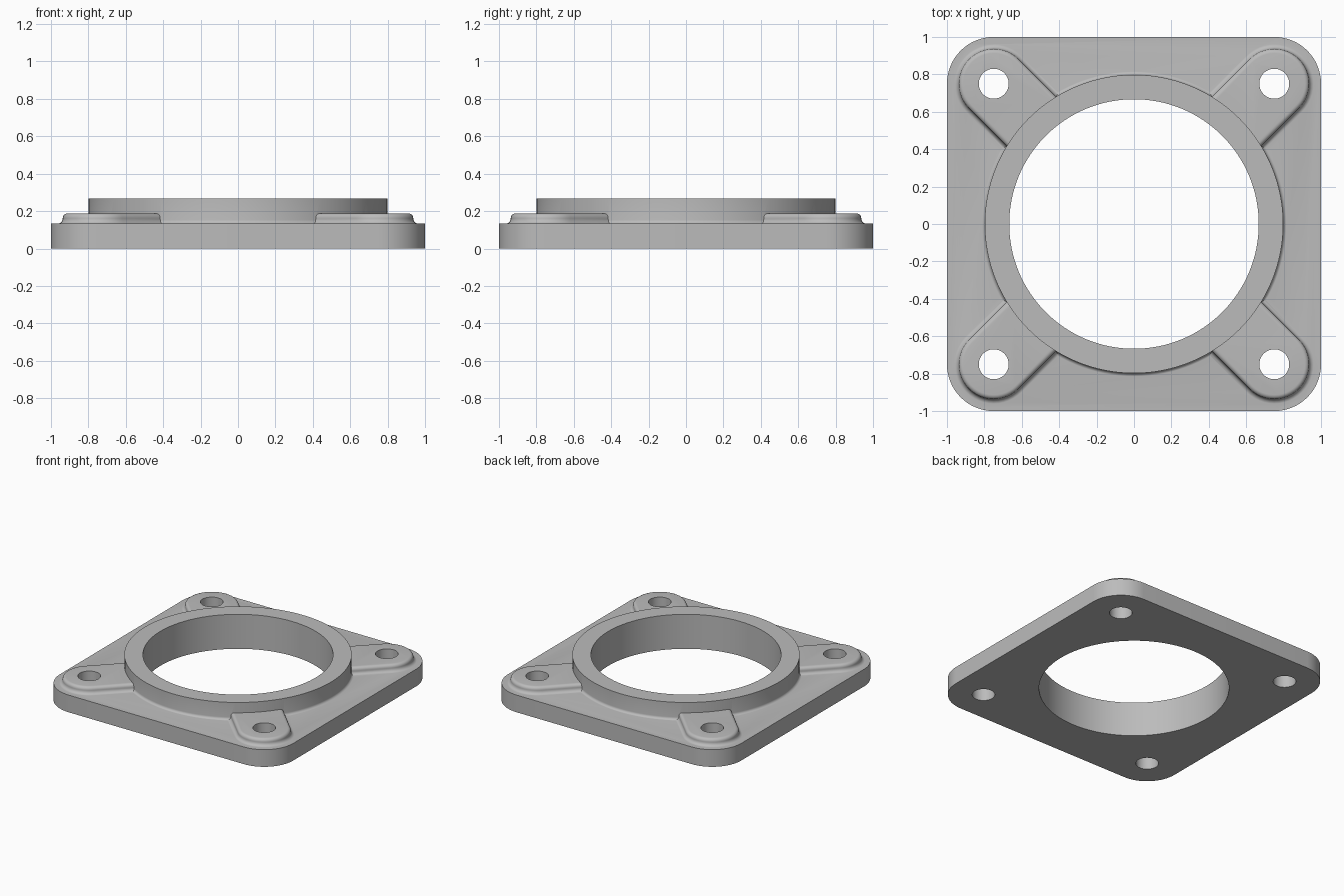
import bpy, bmesh, math
from math import pi, cos, sin

if "Cube" in bpy.data.objects:
    bpy.data.objects.remove(bpy.data.objects["Cube"])

PLATE_TOP, PAD_TOP, RING_TOP = 0.133, 0.187, 0.267
HOLE = 0.75          # bolt hole offset from the centre
ring_r, bore_r, bolt_r = 0.798, 0.667, 0.08

grey = bpy.data.materials.new("light_grey")
grey.diffuse_color = (0.5, 0.5, 0.5, 1)
grey.use_nodes = True
grey.node_tree.nodes["Principled BSDF"].inputs["Base Color"].default_value = grey.diffuse_color


def loft(name, loops):
    """Closed solid through a stack of equally long vertex loops."""
    bm = bmesh.new()
    rows = [[bm.verts.new(p) for p in loop] for loop in loops]
    n = len(rows[0])
    for a, b in zip(rows, rows[1:]):
        for i in range(n):
            j = (i + 1) % n
            bm.faces.new((a[i], a[j], b[j], b[i]))
    bm.faces.new(rows[0][::-1])
    bm.faces.new(rows[-1])
    mesh = bpy.data.meshes.new(name)
    bm.to_mesh(mesh)
    bm.free()
    mesh.materials.append(grey)
    ob = bpy.data.objects.new(name, mesh)
    bpy.context.collection.objects.link(ob)
    return ob


def circle(r, z, x=0, y=0, n=128):
    return [(x + r * cos(2 * pi * i / n), y + r * sin(2 * pi * i / n), z) for i in range(n)]


def rounded_square(half, r, z, n=16):
    pts = []
    for q in range(4):
        cx = (half - r) * (1 if q in (0, 3) else -1)
        cy = (half - r) * (1 if q < 2 else -1)
        for i in range(n + 1):
            t = pi / 2 * (q + i / n)
            pts.append((cx + r * cos(t), cy + r * sin(t), z))
    return pts


def tab(r, z, turn, n=24):
    """Round-ended tab reaching from inside the ring out to a bolt hole."""
    d, inner = HOLE * math.sqrt(2), 0.72
    pts = [(inner, -r)]
    pts += [(d + r * cos(t), r * sin(t)) for t in (-pi / 2 + pi * i / n for i in range(n + 1))]
    pts += [(inner, r)]
    c, s = cos(turn), sin(turn)
    return [(x * c - y * s, x * s + y * c, z) for x, y in pts]


def fillet(r, z, f, steps=5):
    """Concave (radius, height) points from the plate up to a wall of radius r."""
    return [(r + f * (1 - sin(a)), z + f * (1 - cos(a)))
            for a in (pi / 2 * i / steps for i in range(steps + 1))]


def combine(target, other, operation):
    mod = target.modifiers.new("combine", 'BOOLEAN')
    mod.operation, mod.object, mod.solver = operation, other, 'EXACT'
    bpy.context.view_layer.objects.active = target
    bpy.ops.object.modifier_apply(modifier=mod.name)
    bpy.data.objects.remove(other)


# Square base plate with rounded corners
flange = loft("flange", [rounded_square(1, 0.25, z) for z in (0, PLATE_TOP)])

# Corner pads with a filleted foot and a rounded top edge
wall, f, top = 0.187, 0.027, 0.024
pad_profile = [(wall + f, 0.08)] + fillet(wall, PLATE_TOP - 0.0005, f)
pad_profile += [(wall - top * (1 - cos(a)), PAD_TOP - top + top * sin(a))
                for a in (pi / 2 * i / 5 for i in range(6))]
for q in range(4):
    turn = pi / 4 + q * pi / 2
    combine(flange, loft("corner_pad", [tab(r, z, turn) for r, z in pad_profile]), 'UNION')

# Raised ring with a small fillet at its foot
ring_profile = [(ring_r + 0.02, 0.06)] + fillet(ring_r, PLATE_TOP - 0.0005, 0.02)
ring_profile += [(ring_r, RING_TOP)]
combine(flange, loft("raised_ring", [circle(r, z) for r, z in ring_profile]), 'UNION')

# Centre bore and four bolt holes
combine(flange, loft("bore_cutter", [circle(bore_r, z) for z in (-0.5, 0.5)]), 'DIFFERENCE')
for sx in (-1, 1):
    for sy in (-1, 1):
        cutter = loft("bolt_cutter", [circle(bolt_r, z, sx * HOLE, sy * HOLE, 48) for z in (-0.5, 0.5)])
        combine(flange, cutter, 'DIFFERENCE')

# Smooth curved walls, crisp edges
bpy.ops.object.select_all(action='DESELECT')
flange.select_set(True)
bpy.context.view_layer.objects.active = flange
bpy.ops.object.shade_smooth_by_angle(angle=math.radians(30))
